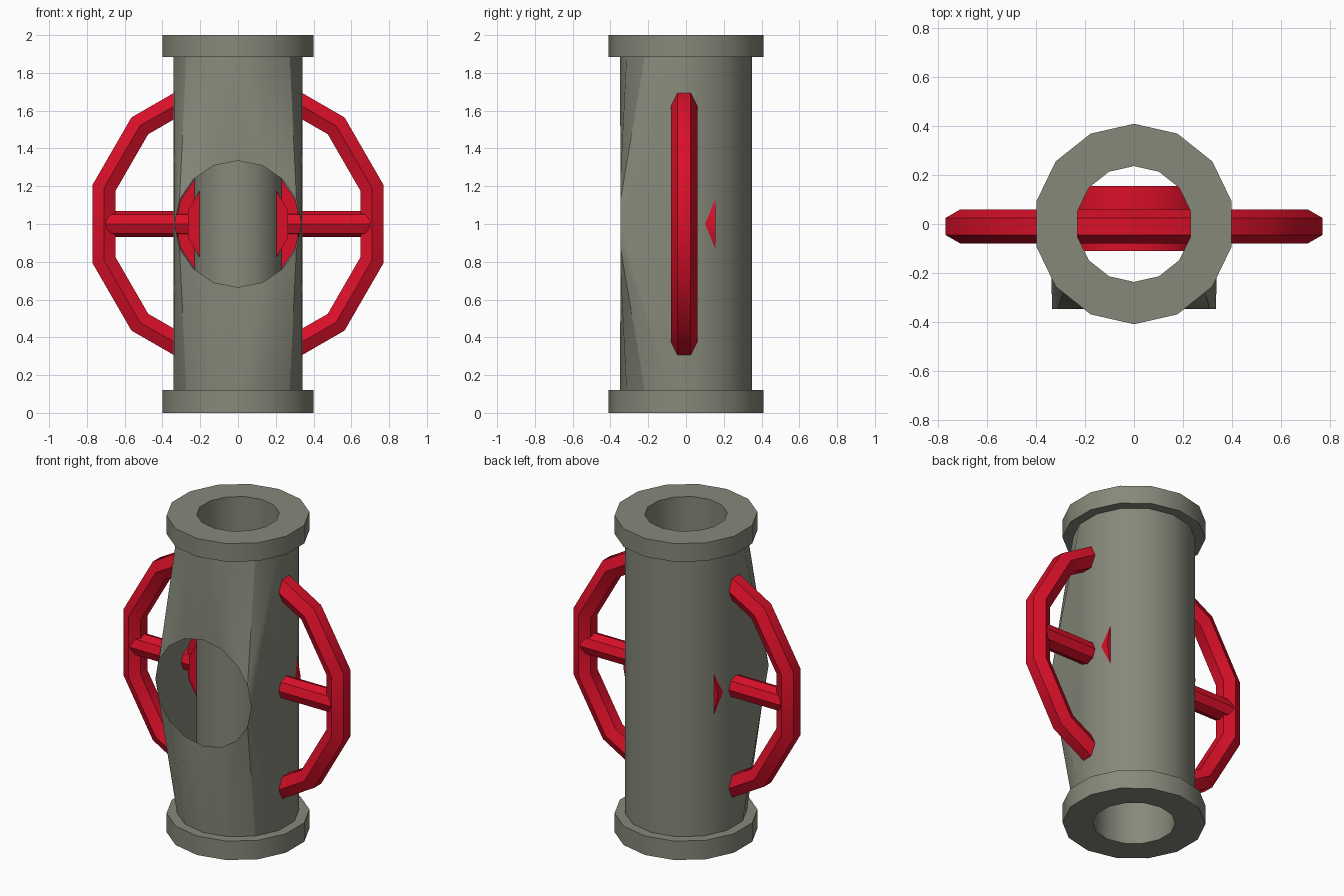
import bpy, bmesh, math
from math import sin, cos, pi, radians

if "Cube" in bpy.data.objects:
    bpy.data.objects.remove(bpy.data.objects["Cube"])


def material(name, color):
    m = bpy.data.materials.new(name)
    m.diffuse_color = color
    m.use_nodes = True
    m.node_tree.nodes["Principled BSDF"].inputs["Base Color"].default_value = m.diffuse_color
    return m


GREY = material("pipe_grey", (0.24, 0.25, 0.195, 1))
RED = material("wheel_red", (0.70, 0.005, 0.022, 1))


def finish(bm, name, mat):
    bmesh.ops.recalc_face_normals(bm, faces=bm.faces)
    me = bpy.data.meshes.new(name)
    bm.to_mesh(me)
    bm.free()
    ob = bpy.data.objects.new(name, me)
    bpy.context.collection.objects.link(ob)
    smooth(ob, mat)


def smooth(ob, mat):
    ob.data.materials.append(mat)
    bpy.ops.object.select_all(action='DESELECT')
    ob.select_set(True)
    bpy.context.view_layer.objects.active = ob
    bpy.ops.object.shade_smooth_by_angle(angle=radians(40))


def cylinder(name, sides, r, p, depth, rot, spin=0.0):
    bpy.ops.mesh.primitive_cylinder_add(vertices=sides, radius=r, depth=depth,
                                        location=p, rotation=(*rot, 0))
    ob = bpy.context.object
    ob.name = name
    for v in ob.data.vertices:
        x, y, _ = v.co
        v.co.x, v.co.y = x * cos(spin) - y * sin(spin), x * sin(spin) + y * cos(spin)
    smooth(ob, RED)


# pipe body: 14-sided bore, flanges and outer wall
N = 14
bm = bmesh.new()


def ring(r, z):
    return [bm.verts.new((r * sin(2 * pi * i / N), -r * cos(2 * pi * i / N), z))
            for i in range(N)]


profile = [(0.35, 0.12), (0.41, 0.12), (0.41, 0), (0.237, 0), (0.237, 2),
           (0.41, 2), (0.41, 1.885), (0.35, 1.885)]
rings = [ring(r, z) for r, z in profile]
for a, b in zip(rings, rings[1:]):
    for i in range(N):
        j = (i + 1) % N
        bm.faces.new((a[i], a[j], b[j], b[i]))
low, high = rings[0], rings[-1]
for i in range(3, N - 3):
    bm.faces.new((low[i], low[i + 1], high[i + 1], high[i]))

# flat round opening on the front, faired into the outer wall
mouth = [bm.verts.new((0.335 * cos(pi * k / 8), -0.347, 1 + 0.335 * sin(pi * k / 8)))
         for k in range(16)]
for arc_ring, step in ((high, 1), (low, -1)):
    arc = [arc_ring[i] for i in range(3, -4, -1)]
    rim = [mouth[(k * step) % 16] for k in range(9)]
    i = j = 0
    while i < 8 or j < 6:
        if j == 6 or (i < 8 and (i + 0.5) / 8 <= (j + 0.5) / 6):
            bm.faces.new((rim[i], rim[i + 1], arc[j]))
            i += 1
        else:
            bm.faces.new((rim[i], arc[j + 1], arc[j]))
            j += 1
bm.faces.new((mouth[0], high[3], low[3]))
bm.faces.new((mouth[8], high[-3], low[-3]))
finish(bm, "pipe_body", GREY)

# wheel rim: 12 straight segments with a hexagonal section
bm = bmesh.new()
loops = []
for k in range(12):
    a = radians(30 * k + 15)
    loop = []
    for s in range(6):
        t = radians(60 * s + 30)
        r = (0.71 + 0.07 * cos(t)) / cos(radians(15))
        loop.append(bm.verts.new((r * cos(a), -0.01 + 0.07 * sin(t), 1 + r * sin(a))))
    loops.append(loop)
for k in range(12):
    a, b = loops[k], loops[(k + 1) % 12]
    for s in range(6):
        t = (s + 1) % 6
        bm.faces.new((a[s], a[t], b[t], b[s]))
finish(bm, "wheel_rim", RED)

# spokes and two-step hub
cylinder("spoke_horizontal", 8, 0.07, (0, -0.01, 1), 1.4, (0, pi / 2))
cylinder("spoke_vertical", 8, 0.07, (0, -0.01, 1), 1.4, (0, 0))
cylinder("hub_disc", 16, 0.33, (0, 0.0525, 1), 0.205, (pi / 2, 0))
cylinder("hub_cap", 12, 0.274, (0, -0.08, 1), 0.06, (pi / 2, 0), radians(15))
